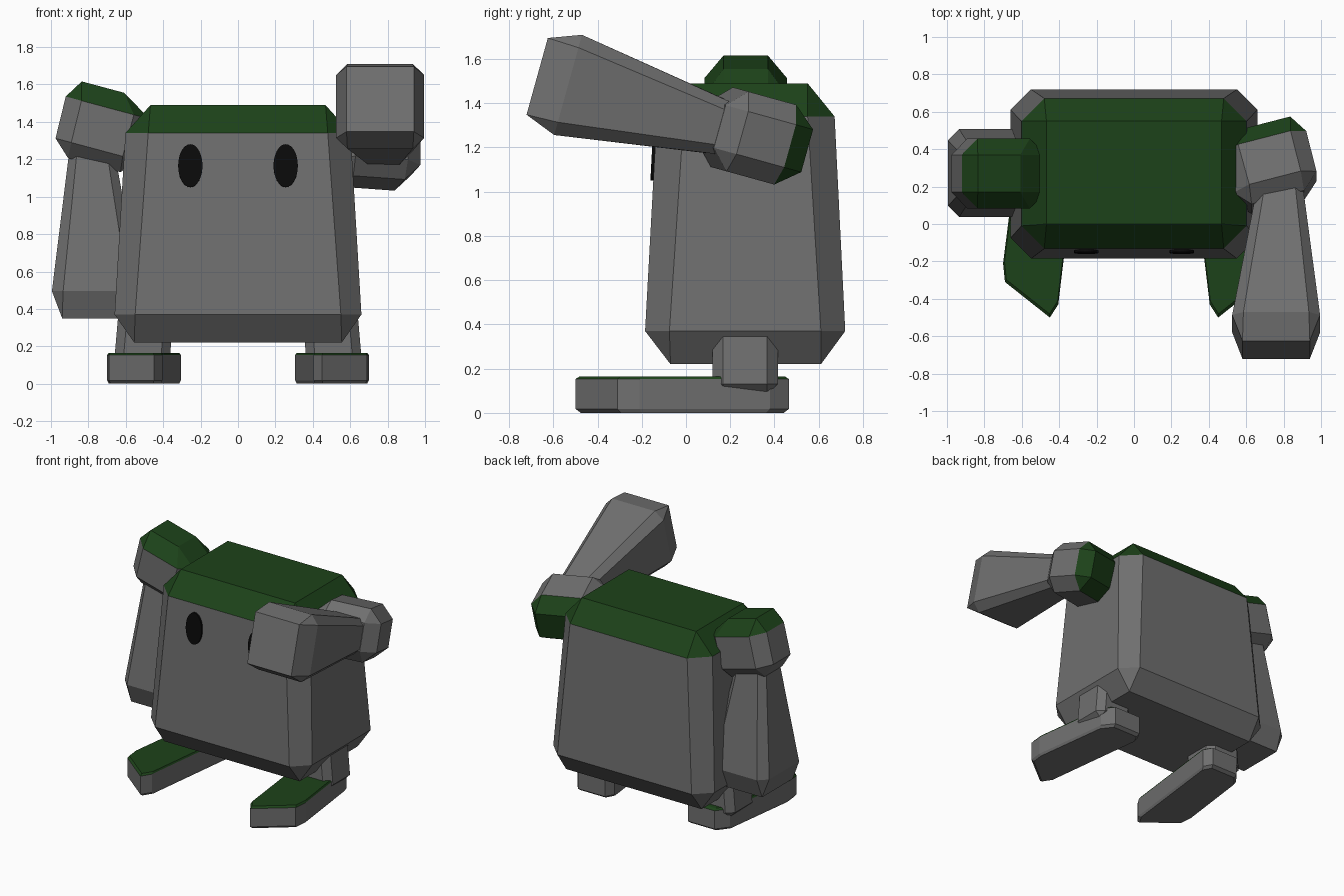
import bpy, bmesh, math
from mathutils import Matrix

if "Cube" in bpy.data.objects:
    bpy.data.objects.remove(bpy.data.objects["Cube"])


def material(name, color):
    m = bpy.data.materials.new(name)
    m.diffuse_color = color
    m.use_nodes = True
    m.node_tree.nodes["Principled BSDF"].inputs["Base Color"].default_value = m.diffuse_color
    return m


GREY = material("stone_grey", (0.16, 0.16, 0.16, 1))
GREEN = material("moss_green", (0.012, 0.055, 0.01, 1))
BLACK = material("eye_black", (0.003, 0.003, 0.003, 1))


def hull(name, points, matrix=Matrix(), green_above=None):
    """Convex faceted solid; faces whose local height passes green_above are green."""
    me = bpy.data.meshes.new(name)
    bm = bmesh.new()
    for p in points:
        bm.verts.new(p)
    bmesh.ops.convex_hull(bm, input=bm.verts[:])
    bmesh.ops.dissolve_limit(bm, angle_limit=math.radians(2),
                             verts=bm.verts[:], edges=bm.edges[:])
    if green_above is not None:
        for f in bm.faces:
            f.material_index = int(f.calc_center_median().z > green_above)
    bm.transform(matrix)
    bmesh.ops.recalc_face_normals(bm, faces=bm.faces[:])
    bm.to_mesh(me)
    bm.free()
    me.materials.append(GREY)
    me.materials.append(GREEN)
    ob = bpy.data.objects.new(name, me)
    bpy.context.collection.objects.link(ob)
    return ob


def chamfered(levels):
    """Points of stacked rectangles (z, x0, x1, y0, y1, d), widened to octagons by d."""
    pts = []
    for z, x0, x1, y0, y1, d in levels:
        for x, sx in ((x0, -1), (x1, 1)):
            for y, sy in ((y0, -1), (y1, 1)):
                pts.append((x + sx * d, y, z))
                if d:
                    pts.append((x, y + sy * d, z))
    return pts


# Tapered body with green top
hull("body", chamfered([
    (0.22, -0.555, 0.555, -0.07, 0.61, 0),
    (0.37, -0.55, 0.55, -0.075, 0.61, 0.11),
    (1.34, -0.48, 0.48, -0.01, 0.55, 0.122),
    (1.49, -0.468, 0.468, 0.0, 0.55, 0)]), green_above=1.36)

# Oval eyes lying on the sloped front
for side, s in (("right", 1), ("left", -1)):
    bpy.ops.mesh.primitive_cylinder_add(
        vertices=32, radius=1, depth=1, location=(s * 0.255, -0.14, 1.165),
        rotation=(math.radians(87), 0, 0))
    eye = bpy.context.object
    eye.name = side + "_eye"
    eye.scale = (0.065, 0.115, 0.03)
    eye.data.materials.append(BLACK)

# Part shapes, drawn for the +x side
leg = chamfered([
    (z, c - 0.1, c + 0.1, 0.167, 0.367, d)
    for z, c, d in ((0.085, 0.516, 0), (0.13, 0.513, 0.048),
                    (0.35, 0.494, 0.048), (0.45, 0.485, 0))])

outline = [(0.45, -0.50), (0.69, -0.31), (0.70, -0.21), (0.625, 0.38),
           (0.56, 0.465), (0.34, 0.465), (0.305, 0.40), (0.405, -0.43)]
foot = [(0.5 + (x - 0.5) * k, k * y, z) for x, y in outline
        for z, k in ((0, 0.95), (0.018, 1), (0.153, 1), (0.165, 0.96))]

shoulder = chamfered([
    (0.93, 0.90, 1.19, 0.17, 0.37, 0),
    (1.015, 0.91, 1.195, 0.17, 0.37, 0.087),
    (1.245, 0.91, 1.20, 0.17, 0.37, 0.087),
    (1.345, 0.99, 1.225, 0.17, 0.37, 0)])

arm = chamfered([
    (z, c - h, c + h, 0.272 - h, 0.272 + h, d)
    for z, c, h, d in ((0.35, 0.76, 0.18, 0), (0.495, 0.76, 0.175, 0.06),
                       (1.2, 0.78, 0.085, 0.042), (1.3, 0.785, 0.07, 0.04))])

# The right arm is raised forward about its shoulder; the left one hangs
pivot = Matrix.Translation((0, 0.245, 1.295))
raise_arm = pivot @ Matrix.Rotation(math.radians(-105.5), 4, 'X') @ pivot.inverted()
tilt = Matrix.Rotation(math.radians(-15), 4, 'Y')

for side, flip, pose in (("right", Matrix(), raise_arm),
                         ("left", Matrix.Diagonal((-1, 1, 1, 1)), Matrix())):
    hull(side + "_leg", leg, flip)
    hull(side + "_foot", foot, flip, green_above=0.156)
    hull(side + "_shoulder", shoulder, flip @ pose @ tilt, green_above=1.26)
    hull(side + "_arm", arm, flip @ pose)
